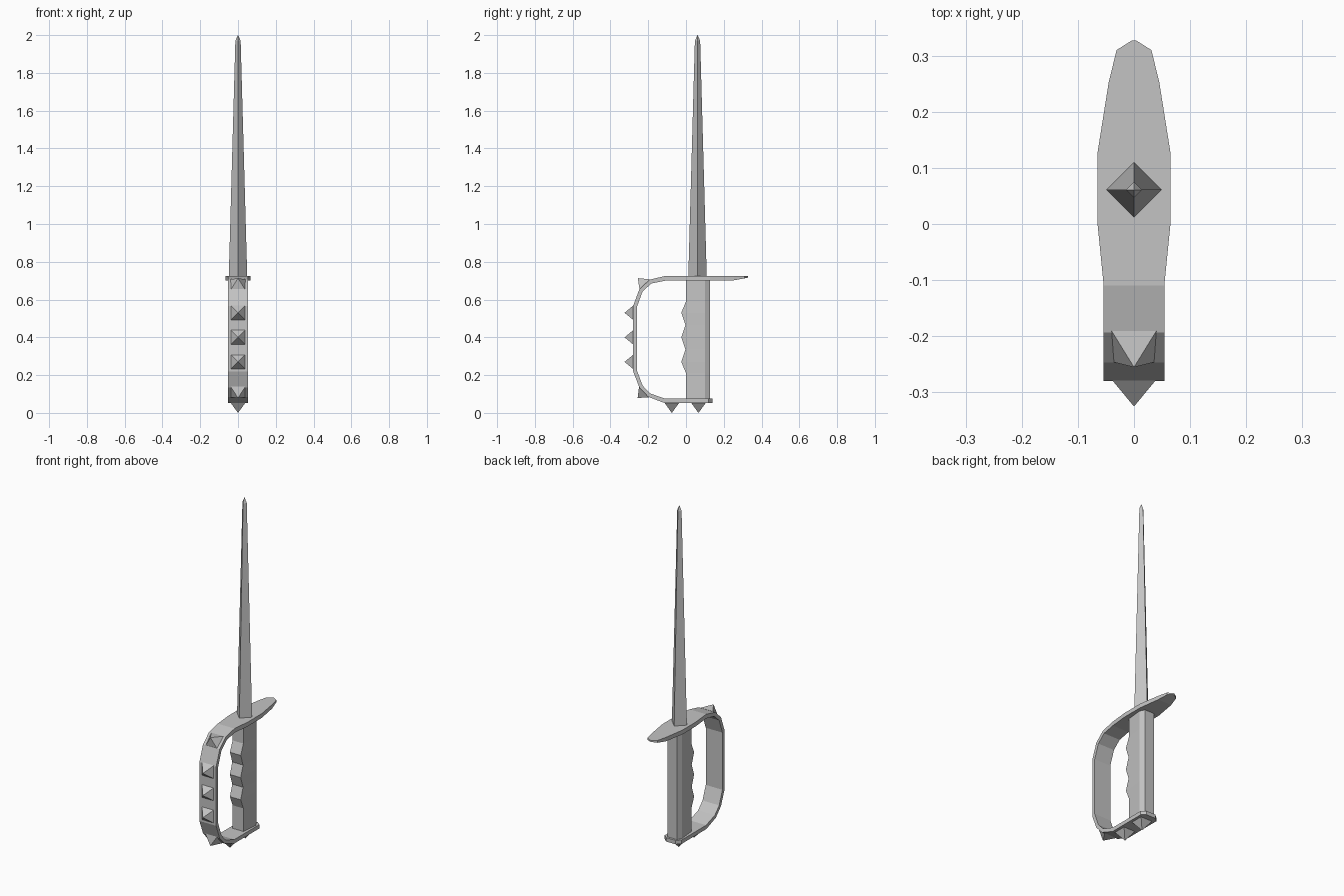
import bpy, bmesh
from mathutils import Vector

cube = bpy.data.objects.get("Cube")
if cube:
    bpy.data.objects.remove(cube, do_unlink=True)

steel = bpy.data.materials.new("grey steel")
steel.use_nodes = True
steel.diffuse_color = (0.55, 0.55, 0.55, 1)
steel.node_tree.nodes["Principled BSDF"].inputs["Base Color"].default_value = (0.55, 0.55, 0.55, 1)


def loft(name, rings):
    """Skin a list of equal-sized point rings and cap both ends."""
    bm = bmesh.new()
    rows = [[bm.verts.new(p) for p in ring] for ring in rings]
    n = len(rows[0])
    for a, b in zip(rows, rows[1:]):
        for i in range(n):
            j = (i + 1) % n
            bm.faces.new((a[i], a[j], b[j], b[i]))
    bm.faces.new(rows[0][::-1])
    bm.faces.new(rows[-1])
    bmesh.ops.remove_doubles(bm, verts=bm.verts, dist=1e-5)
    bmesh.ops.recalc_face_normals(bm, faces=bm.faces)
    mesh = bpy.data.meshes.new(name)
    bm.to_mesh(mesh)
    bm.free()
    mesh.materials.append(steel)
    obj = bpy.data.objects.new(name, mesh)
    bpy.context.collection.objects.link(obj)
    return obj


# Blade: diamond section, long taper, short point
def diamond(r, z, y=0.061):
    return [(r, y, z), (0, y + r, z), (-r, y, z), (0, y - r, z)]


loft("blade", [diamond(0.049, 0.715), diamond(0.014, 1.97), diamond(0.001, 2.0)])

# Guard, knuckle bow and pommel plate: one strip
# half width, outer (y, z), inner (y, z)
strip = [
    (0.004, (0.327, 0.725), (0.327, 0.716)),
    (0.031, (0.31, 0.725), (0.31, 0.712)),
    (0.045, (0.253, 0.725), (0.253, 0.702)),
    (0.065, (0.127, 0.725), (0.127, 0.70)),
    (0.065, (0.0, 0.725), (0.0, 0.70)),
    (0.054, (-0.11, 0.725), (-0.11, 0.70)),
    (0.054, (-0.193, 0.705), (-0.183, 0.685)),
    (0.054, (-0.247, 0.655), (-0.23, 0.643)),
    (0.054, (-0.28, 0.565), (-0.26, 0.56)),
    (0.054, (-0.28, 0.22), (-0.26, 0.225)),
    (0.054, (-0.247, 0.135), (-0.23, 0.145)),
    (0.054, (-0.20, 0.085), (-0.19, 0.103)),
    (0.054, (-0.113, 0.052), (-0.11, 0.075)),
    (0.054, (0.12, 0.052), (0.12, 0.075)),
    (0.03, (0.14, 0.052), (0.14, 0.075)),
]
loft("knuckle_guard", [[(-w, *o), (w, *o), (w, *i), (-w, *i)] for w, o, i in strip])


# Grip: finger ridges in front, chamfered back
def grip_ring(z, front):
    half = [(0.035, front), (0.045, 0.10), (0.03, 0.128)]
    pts = half + [(-x, y) for x, y in reversed(half)]
    return [(x, y, z) for x, y in pts]


ridges = [(0.07, 0), (0.21, 0), (0.27, -0.025), (0.335, -0.003), (0.40, -0.025),
          (0.465, -0.003), (0.53, -0.025), (0.59, 0), (0.705, 0)]
loft("grip", [grip_ring(z, y) for z, y in ridges])


# Spikes: square pyramids standing on the strip
def spike(name, base, apex, r=0.04):
    base, apex = Vector((0, *base)), Vector((0, *apex))
    axis = (apex - base).normalized()
    side = Vector((r, 0, 0))
    along = axis.cross(Vector((1, 0, 0))) * r
    foot = base - axis * 0.003
    corners = [side + along, along - side, -side - along, side - along]
    loft(name, [[foot + c for c in corners], [apex + c * 0.005 for c in corners]])


for label, z in (("lower", 0.27), ("middle", 0.40), ("upper", 0.53)):
    spike(label + "_knuckle_spike", (-0.28, z), (-0.325, z))
spike("top_corner_spike", (-0.22, 0.68), (-0.255, 0.713))
spike("bottom_corner_spike", (-0.223, 0.11), (-0.256, 0.079))
for label, y in (("front", -0.075), ("back", 0.066)):
    spike(label + "_pommel_spike", (y, 0.052), (y, 0.0))
